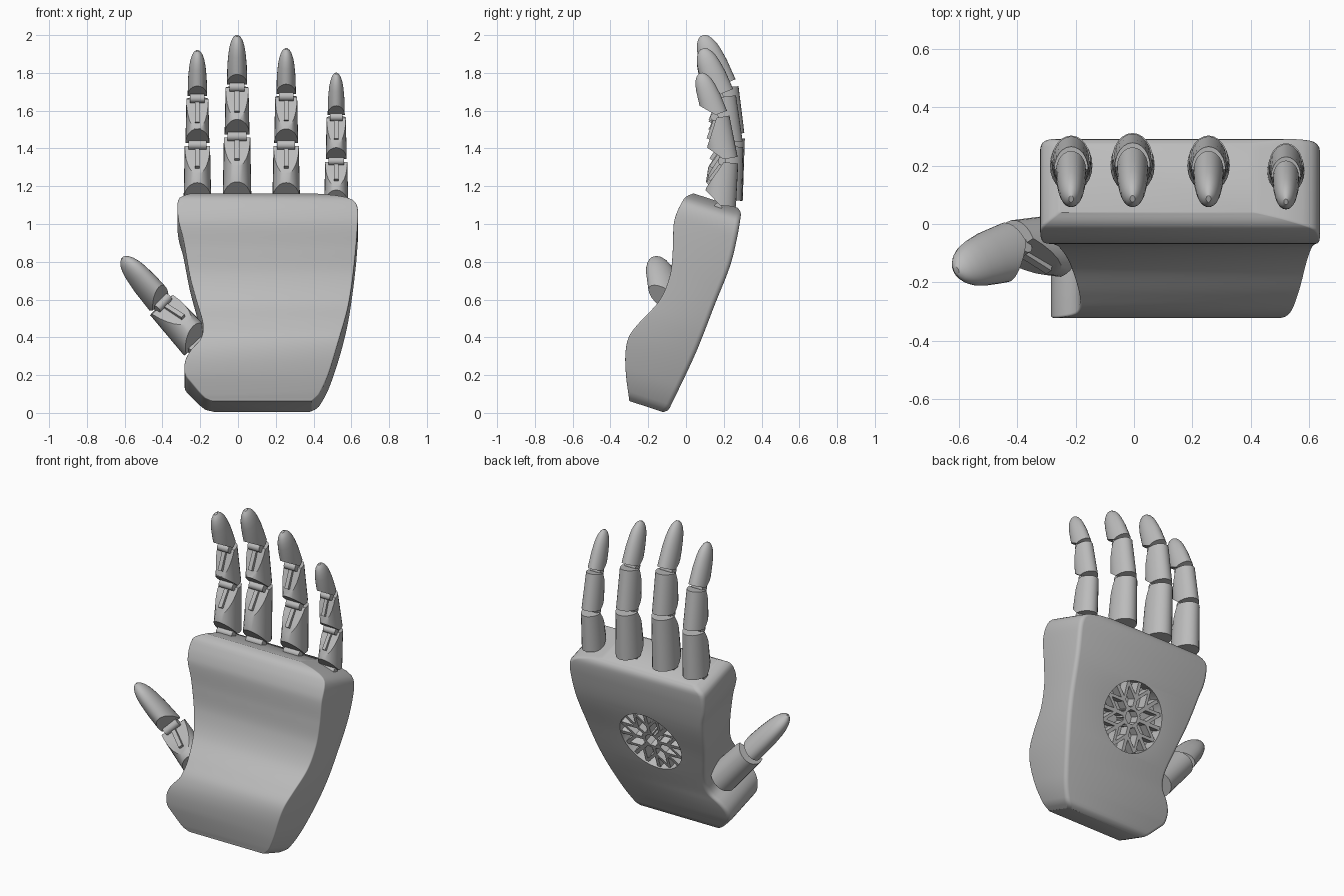
import bpy, bmesh, math
from mathutils import Matrix, Vector

if "Cube" in bpy.data.objects:
    bpy.data.objects.remove(bpy.data.objects["Cube"], do_unlink=True)

grey = bpy.data.materials.new("plain grey")
grey.use_nodes = True
grey.diffuse_color = (0.5, 0.5, 0.5, 1)
grey.node_tree.nodes["Principled BSDF"].inputs["Base Color"].default_value = (0.5, 0.5, 0.5, 1)


def finish(name, bm, matrix=Matrix()):
    """Turn a bmesh into a named, softly shaded object."""
    bmesh.ops.recalc_face_normals(bm, faces=bm.faces)
    mesh = bpy.data.meshes.new(name)
    bm.to_mesh(mesh)
    bm.free()
    mesh.transform(matrix)
    mesh.materials.append(grey)
    mesh.shade_smooth()
    mesh.set_sharp_from_angle(angle=math.radians(32))
    obj = bpy.data.objects.new(name, mesh)
    bpy.context.scene.collection.objects.link(obj)
    return obj


def bridge(bm, rings):
    """Join consecutive closed rings with quads."""
    n = len(rings[0])
    for a, b in zip(rings, rings[1:]):
        for i in range(n):
            j = (i + 1) % n
            bm.faces.new((a[i], a[j], b[j], b[i]))


def frame(axis, back, origin):
    """Local frame: z along axis, y toward the back of the hand."""
    a = axis.normalized()
    b = (back - a * back.dot(a)).normalized()
    m = Matrix((b.cross(a), b, a)).transposed().to_4x4()
    m.translation = origin
    return m


def smooth(knots, s):
    """Smooth interpolation through (s, value) knots."""
    last = len(knots) - 1

    def slope(i):
        (s0, v0), (s1, v1) = knots[max(i - 1, 0)], knots[min(i + 1, last)]
        return (v1 - v0) / (s1 - s0)
    i = 0
    while i < last - 1 and s > knots[i + 1][0]:
        i += 1
    (s0, v0), (s1, v1) = knots[i], knots[i + 1]
    h = s1 - s0
    t = min(max((s - s0) / h, 0), 1)
    return (v0 * (1 + 2 * t) * (1 - t) ** 2 + v1 * t * t * (3 - 2 * t)
            + h * slope(i) * t * (1 - t) ** 2 - h * slope(i + 1) * t * t * (1 - t))


# Palm: rounded sections stacked along s, each sheared down toward the back
SHEAR, LOW, HIGH = 0.326, -0.035, 1.175
FRONT = [(LOW, -.3), (.1, -.318), (.22, -.32), (.31, -.3), (.4, -.245), (.55, -.14), (.7, -.085),
         (.84, -.07), (.98, -.065), (1.04, -.05), (1.09, -.03), (1.145, 0), (HIGH, .04)]
BACK = [(LOW, -.1), (.33, .05), (.63, .155), (.86, .235), (1.04, .275), (HIGH, .295)]
LEFT = [(LOW, .39), (0, .43), (.135, .49), (.44, .57), (.71, .61), (1, .635), (1.09, .63),
        (1.13, .6), (1.155, .53), (HIGH, .41)]
RIGHT = [(LOW, -.14), (-.02, -.175), (.06, -.25), (.1, -.28), (.17, -.28), (.23, -.25), (.29, -.2),
         (.35, -.185), (.42, -.19), (.55, -.22), (.7, -.255), (.9, -.29), (1, -.315),
         (1.1, -.32), (1.145, -.305), (HIGH, -.255)]


def palm_section(s):
    edge = max(0, 0.02 - min(s - LOW, HIGH - s))
    yf, yb = smooth(FRONT, s), smooth(BACK, s) - edge
    xr, xl = smooth(RIGHT, s), smooth(LEFT, s)
    pts = []
    for x, y, sx, sy, r in ((xr, yf, 1, 1, .008), (xl, yf, -1, 1, .008),
                            (xl, yb, -1, -1, .025), (xr, yb, 1, -1, .025)):
        arc = []
        for k in range(5):
            a = k * math.pi / 8
            arc.append((x + sx * r * (1 - math.cos(a)), y + sy * r * (1 - math.sin(a))))
        pts += arc if sx == sy else arc[::-1]
    return [Vector((x, y, s - SHEAR * y)) for x, y in pts]


bm = bmesh.new()
steps = 72
levels = [LOW + (HIGH - LOW) * i / steps for i in range(steps + 1)]
levels += [HIGH - .004, HIGH - .009]
rings = [[bm.verts.new(p) for p in palm_section(s)] for s in sorted(levels)]
bridge(bm, rings)
bm.faces.new(rings[0])
bm.faces.new(rings[-1])
palm = finish("palm", bm)

# Round pocket cut into the back of the palm
S = 0.63
Y = smooth(BACK, S)
vent = frame(Vector((0, 1, -.39)), Vector((0, .39, 1)), Vector((.14, Y, S - SHEAR * Y)))
R, DEPTH = 0.21, 0.07
bm = bmesh.new()
bmesh.ops.create_cone(bm, cap_ends=True, segments=48, radius1=R, radius2=R, depth=2 * DEPTH)
cutter = finish("pocket_cutter", bm, vent)
cutter.hide_render = True
cut = palm.modifiers.new("pocket", "BOOLEAN")
cut.operation, cut.solver, cut.object = "DIFFERENCE", "EXACT", cutter
graph = bpy.context.evaluated_depsgraph_get()
carved = bpy.data.meshes.new_from_object(palm.evaluated_get(graph))
palm.modifiers.clear()
palm.data = carved
carved.set_sharp_from_angle(angle=math.radians(32))
bpy.data.objects.remove(cutter, do_unlink=True)


# Vent grille: hub, spokes and chevrons
def strut(bm, p, q, width):
    p, q = Vector(p), Vector(q)
    d = q - p
    m = (Matrix.Translation(((p.x + q.x) / 2, (p.y + q.y) / 2, -.04))
         @ Matrix.Rotation(math.atan2(d.y, d.x), 4, "Z")
         @ Matrix.Diagonal((d.length, width, .06, 1)))
    bmesh.ops.create_cube(bm, size=1, matrix=m)


def polar(r, a):
    return r * math.cos(a), r * math.sin(a)


bm = bmesh.new()
count = 8
for i in range(count):
    a = math.tau * i / count
    half = math.pi / count
    strut(bm, polar(.05, a), polar(R, a), .022)
    for side in (-1, 1):
        strut(bm, polar(.11, a), polar(R - .005, a + side * half), .018)
    strut(bm, polar(.055, a - half), polar(.055, a + half), .02)
finish("vent_grille", bm, vent)


# Digits: slant-cut segments, hinge pins, front tabs and domed tips
SIDES = 24
CUT_TOP, CUT_LOW, GAP = 0.16, 0.09, 0.008


def ring(bm, w, d, height):
    verts = []
    for i in range(SIDES):
        a = math.tau * i / SIDES
        verts.append(bm.verts.new((w * math.sin(a), -d * math.cos(a), height(max(0, math.cos(a))))))
    return verts


def split_cap(bm, loop):
    q, h = SIDES // 4, 3 * SIDES // 4
    bm.faces.new(loop[q:h + 1])
    bm.faces.new(loop[h:] + loop[:q + 1])


def segment(name, m, length, w, d, f, tip):
    bm = bmesh.new()
    rings = [ring(bm, w, d, lambda c: GAP + CUT_LOW * f * c)]
    if tip:
        for t, r in ((.42, .95), (.65, .84), (.78, .73), (.88, .57), (.95, .38), (.99, .16)):
            rings.append(ring(bm, w * r, d * r, lambda c: length * t))
        bm.faces.new(rings[-1])
    else:
        rings.append(ring(bm, w * .92, d * .92, lambda c: length - GAP - CUT_TOP * f * c))
        split_cap(bm, rings[-1])
    split_cap(bm, rings[0])
    bridge(bm, rings)
    finish(name, bm, m)


def digit(name, joints, back, sizes, f):
    joints = [Vector(j) for j in joints]
    for i, (w, d) in enumerate(sizes):
        w, d = w * f, d * f
        axis = joints[i + 1] - joints[i]
        length = axis.length
        tip = i == len(sizes) - 1
        m = frame(axis, Vector(back), joints[i])
        part = name + ("_tip" if tip else "_segment_%d" % (i + 1))
        segment(part, m, length, w, d, f, tip)
        # hinge pin across the joint
        bm = bmesh.new()
        bmesh.ops.create_cone(bm, cap_ends=True, segments=16, radius1=.025 * f, radius2=.025 * f,
                              depth=1.5 * w, matrix=Matrix.Rotation(math.pi / 2, 4, "Y"))
        finish(part + "_hinge", bm, m @ Matrix.Translation((0, -.012 * f, 0)))
        # tab lying on the slanted cut
        if not tip:
            bm = bmesh.new()
            bmesh.ops.create_cube(bm, size=1, matrix=Matrix.Diagonal((.026 * f, .03 * f, .12 * f, 1)))
            tilt = Matrix.Rotation(-math.atan2(d, CUT_TOP * f), 4, "X")
            spot = Matrix.Translation((0, -.45 * d, length - GAP - .45 * CUT_TOP * f))
            finish(part + "_tab", bm, m @ spot @ tilt)


FINGER = ((.076, .1), (.066, .09), (.054, .076))
for name, x, f, path in (
        ("index_finger", -.215, .96, ((.2, 1.12), (.215, 1.42), (.185, 1.67), (.085, 1.92))),
        ("middle_finger", -.005, 1, ((.2, 1.12), (.22, 1.465), (.195, 1.73), (.085, 2.0))),
        ("ring_finger", .255, .96, ((.2, 1.12), (.215, 1.42), (.185, 1.68), (.085, 1.93))),
        ("little_finger", .52, .84, ((.18, 1.09), (.2, 1.335), (.16, 1.57), (.075, 1.8)))):
    digit(name, [(x, y, z) for y, z in path], (0, 1, 0), FINGER, f)

digit("thumb", [(-.21, -.07, .36), (-.405, -.085, .58), (-.61, -.16, .825)],
      (-.3, .9, -.3), ((.09, .11), (.066, .1)), 1)
